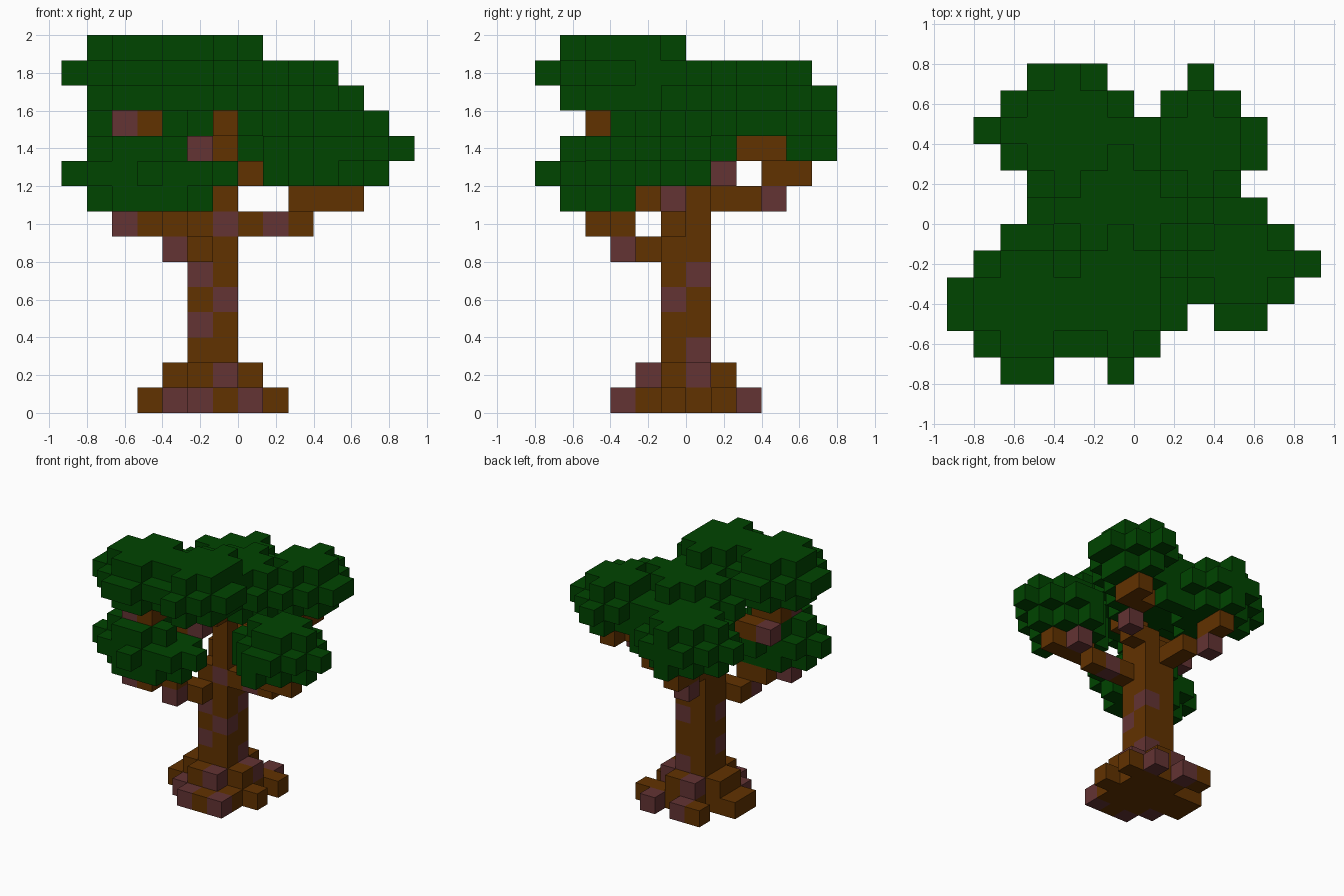
import bpy, bmesh, math
from mathutils import Vector

cube = bpy.data.objects.get("Cube")
if cube:
    bpy.data.objects.remove(cube, do_unlink=True)

S = 2 / 15  # block size


def material(name, rgb):
    m = bpy.data.materials.new(name)
    m.diffuse_color = (*rgb, 1)
    m.use_nodes = True
    bsdf = m.node_tree.nodes["Principled BSDF"]
    bsdf.inputs["Base Color"].default_value = (*rgb, 1)
    bsdf.inputs["Roughness"].default_value = 0.9
    return m


LEAF = material("leaf green", (0.0, 0.058, 0.0))
BROWN = material("bark brown", (0.121, 0.032, 0.0))
MAUVE = material("bark mauve", (0.125, 0.033, 0.033))


def box(x0, x1, y0, y1, z0, z1):
    return {(x, y, z) for x in range(x0, x1 + 1)
            for y in range(y0, y1 + 1) for z in range(z0, z1 + 1)}


def disc(cx, cy, z, rx, ry):
    """One layer of blocks inside an ellipse."""
    return {(x, y, z) for x in range(-7, 7) for y in range(-6, 6)
            if ((x - cx) / rx) ** 2 + ((y - cy) / ry) ** 2 <= 1}


# Roots: rows of blocks as (z, y, first x, last x)
root_rows = [
    (0, 2, -3, -2), (0, 2, 0, 0), (0, 1, -2, 1), (0, 0, -4, 0),
    (0, -1, -4, 1), (0, -2, -3, 0), (0, -3, -2, 0),
    (1, 1, -2, -1), (1, 0, -3, 0), (1, -1, -3, 0), (1, -2, -2, -1),
]
roots = set()
for z, y, a, b in root_rows:
    roots |= box(a, b, y, y, z, z)

# Trunk: square column with a narrower top
trunk = box(-2, -1, -1, 0, 2, 7) | box(-1, -1, -1, 0, 8, 9) | {(-2, 0, 8), (-1, -1, 10)}

# Branches: one chain of blocks for each leaf cluster
branches = {
    "front_lower_branch": [(-2, -2, 6), (-3, -2, 6), (-3, -3, 6), (-3, -3, 7),
                           (-4, -3, 7), (-4, -4, 7), (-5, -4, 7)],
    "front_upper_branch": [(-1, -2, 11), (-2, -2, 10), (-3, -2, 10), (-4, -2, 10),
                           (-5, -2, 10), (-4, -3, 11), (-5, -3, 11),
                           (-4, -4, 11), (-5, -4, 11)],
    "left_branch": [(0, -1, 7), (1, -1, 7), (2, -1, 7), (2, -2, 8),
                    (3, -2, 8), (4, -2, 8), (3, -1, 8)],
    "back_right_branch": [(-2, 1, 8), (-2, 2, 8), (-3, 3, 8), (-3, 3, 9), (-3, 4, 9)],
    "back_left_branch": [(0, 0, 9), (1, 1, 9), (1, 2, 10), (2, 2, 10), (2, 3, 10)],
}

# Mauve bark blocks
mauve = {
    (-3, -2, 0), (-2, -3, 0), (0, -3, 0), (0, 2, 0), (-2, 2, 0),
    (-1, -2, 1), (0, 0, 1), (-2, 1, 1),
    (-2, -1, 5), (-1, -1, 4), (-2, -1, 3), (-1, 0, 5), (-1, 0, 2), (-1, -1, 7),
    (-3, -3, 6), (-5, -4, 7), (-2, -2, 10), (-5, -2, 10), (-5, -4, 11),
    (1, -1, 7), (3, -1, 8), (-3, 3, 8), (1, 1, 9),
}

# Leaf clusters: stacked discs as (centre x, centre y, z, radius x, radius y)
clusters = {
    "front_lower_leaves": [(-4, -4, 8, 2.1, 1.5), (-4, -4, 9, 3.05, 2.1),
                           (-4.5, -4, 10, 2, 1.5)],
    "front_right_top_leaves": [(-4.5, -3.5, 12, 2, 2), (-4.5, -3.5, 13, 2.6, 2.6),
                               (-4.5, -3.5, 14, 2, 2)],
    "front_top_leaves": [(-1, -3.5, 12, 1.7, 1.6), (-1, -3.5, 13, 2.1, 2.6),
                         (-1, -3, 14, 1.7, 2.1)],
    "left_leaves": [(3, -2, 9, 2.1, 2.1), (3.5, -2, 10, 2.6, 2.1), (3.5, -2, 11, 1.9, 1.5)],
    "back_right_leaves": [(-3, 3, 10, 2.1, 2.1), (0, 3, 10, 0.5, 0.5),
                          (-3, 3, 11, 3.05, 2.5), (-3, 3, 12, 2.1, 2.1)],
    "back_left_leaves": [(2, 2.5, 11, 1.7, 1.6), (2, 2.5, 12, 2.1, 2.6),
                         (2, 2.5, 13, 1.7, 1.6)],
    "centre_leaves": [(-1, 0, 11, 2.1, 2.1), (-1, 0, 12, 3.05, 2.5),
                      (-1, 0, 13, 2.1, 2.1)],
}

# Collect the parts so that every block belongs to one part only
parts, filled = [], set()


def add_part(name, cells, is_leaf=False):
    cells = set(cells) - filled
    filled.update(cells)
    parts.append((name, cells, is_leaf))


add_part("roots", roots)
add_part("trunk", trunk)
for name, cells in branches.items():
    add_part(name, cells)
for name, layers in clusters.items():
    add_part(name, set().union(*(disc(*layer) for layer in layers)), True)

DIRECTIONS = [Vector(d) for d in
              ((1, 0, 0), (-1, 0, 0), (0, 1, 0), (0, -1, 0), (0, 0, 1), (0, 0, -1))]


def build(name, cells, is_leaf):
    """Make a mesh from the outer faces of a set of blocks."""
    bm = bmesh.new()
    for cell in sorted(cells):
        centre = Vector(cell) + Vector((0.5, 0.5, 0.5))
        for n in DIRECTIONS:
            if tuple(int(c + d) for c, d in zip(cell, n)) in filled:
                continue
            u = Vector((n.y, n.z, n.x))
            v = n.cross(u)
            corners = [centre + (n + u * a + v * b) / 2
                       for a, b in ((-1, -1), (1, -1), (1, 1), (-1, 1))]
            face = bm.faces.new([bm.verts.new(c * S) for c in corners])
            face.material_index = 1 if cell in mauve and not is_leaf else 0
    bmesh.ops.remove_doubles(bm, verts=bm.verts[:], dist=S / 100)
    mesh = bpy.data.meshes.new(name)
    bm.to_mesh(mesh)
    bm.free()
    for m in ([LEAF] if is_leaf else [BROWN, MAUVE]):
        mesh.materials.append(m)
    bpy.context.collection.objects.link(bpy.data.objects.new(name, mesh))


for part in parts:
    build(*part)
